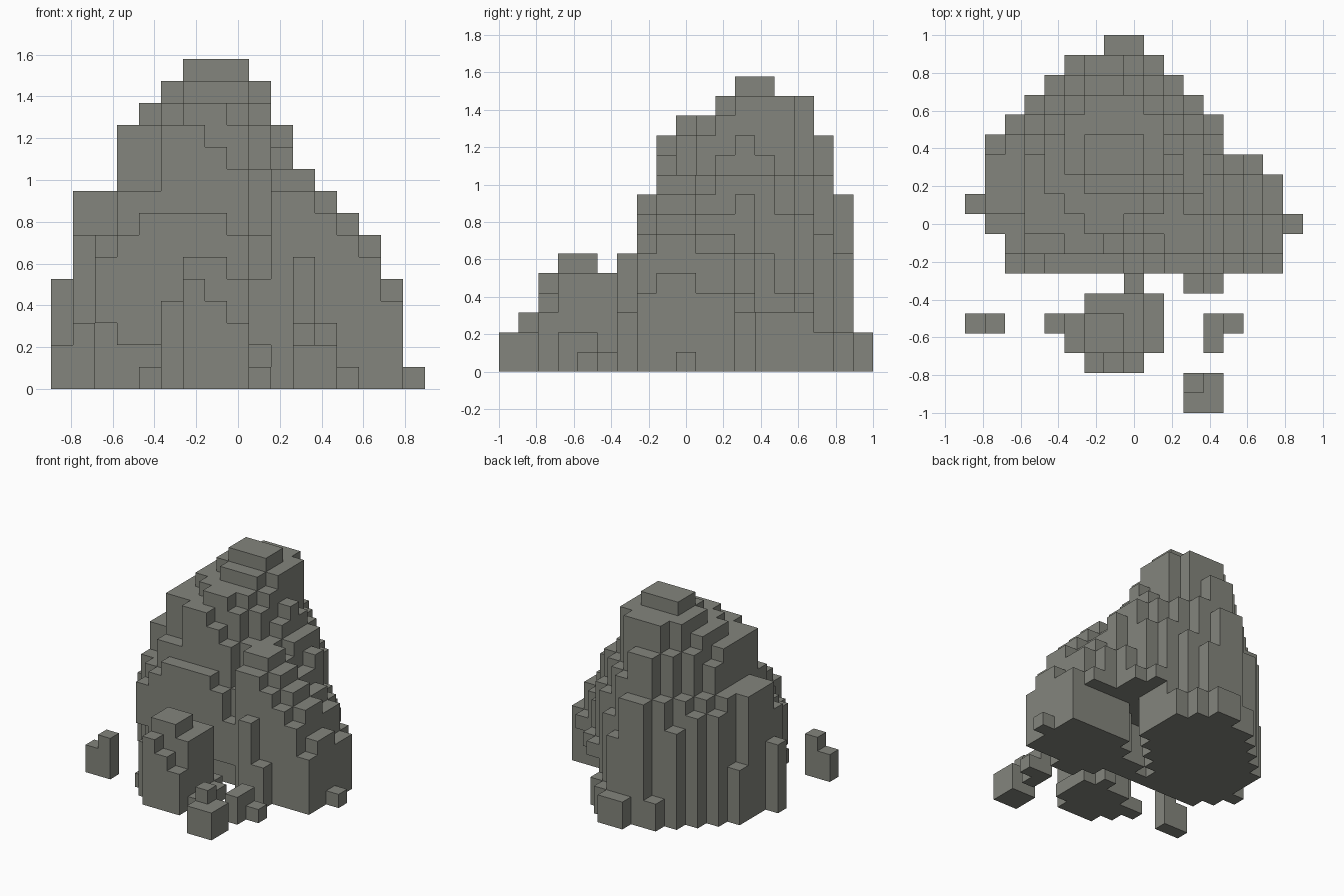
import bpy, bmesh
from mathutils import Vector

if "Cube" in bpy.data.objects:
    bpy.data.objects.remove(bpy.data.objects["Cube"])

S = 2 / 19                      # voxel size
ORIGIN = Vector((-8.5 * S, -9.5 * S, 0))

stone = bpy.data.materials.new("stone")
stone.diffuse_color = (0.23, 0.235, 0.205, 1)
stone.use_nodes = True
stone.node_tree.nodes["Principled BSDF"].inputs["Base Color"].default_value = stone.diffuse_color


def stack(layers, power, columns=None, front=0):
    """Raise columns inside rounded layers (height, x0, x1, y0, y1)."""
    columns = {} if columns is None else columns
    for h, x0, x1, y0, y1 in layers:
        cx, cy = (x0 + x1) / 2, (y0 + y1) / 2
        rx, ry = (x1 - x0 + 1) / 2, (y1 - y0 + 1) / 2
        for i in range(x0, x1 + 1):
            for j in range(max(y0, front), y1 + 1):
                if (abs(i - cx) / rx) ** power + (abs(j - cy) / ry) ** power < 1:
                    columns[i, j] = max(h, columns.get((i, j), 0))
    return columns


def voxel_object(name, columns, carve=()):
    """Make the outer skin of the voxel columns."""
    solid = {(i, j, k) for (i, j), h in columns.items() for k in range(h)}
    solid -= set(carve)
    bm = bmesh.new()
    for cell in solid:
        c = Vector(cell)
        for axis in range(3):
            for side in (0, 1):
                n = [0, 0, 0]
                n[axis] = 2 * side - 1
                if tuple(a + b for a, b in zip(cell, n)) in solid:
                    continue
                u, v = Vector((0, 0, 0)), Vector((0, 0, 0))
                u[(axis + 1) % 3] = 1
                v[(axis + 2) % 3] = 1
                base = c.copy()
                base[axis] += side
                quad = [base, base + u, base + u + v, base + v]
                if not side:
                    quad.reverse()
                bm.faces.new([bm.verts.new(ORIGIN + p * S) for p in quad])
    bmesh.ops.remove_doubles(bm, verts=bm.verts, dist=0.001)
    mesh = bpy.data.meshes.new(name)
    bm.to_mesh(mesh)
    bm.free()
    mesh.materials.append(stone)
    bpy.context.collection.objects.link(bpy.data.objects.new(name, mesh))


# Main peak: wide base, stepped summit
boulder = stack([(2, 1, 13, 4, 18), (4, 1, 13, 4, 17)], 1.5, front=7)
boulder.pop((6, 18))
boulder[12, 13] = boulder[12, 14] = 4
stack([(6, 1, 13, 5, 17), (7, 1, 12, 6, 17)], 1.35, boulder, 8)
stack([(8, 1, 12, 7, 17)], 1.25, boulder, 8)
stack([(9, 1, 12, 7, 17)], 1.15, boulder, 8)
stack([(10, 3, 11, 8, 16), (11, 3, 10, 8, 16)], 1.4, boulder, 9)
stack([(12, 3, 10, 8, 16)], 1.2, boulder, 9)
stack([(13, 4, 9, 9, 15), (14, 5, 9, 11, 15), (15, 6, 8, 12, 13)], 1.7, boulder)

# Right shoulder: each column row slopes down from a ridge near y = 0
for i in range(10, 16):
    ridge = {10: 10, 11: 10, 15: 5}.get(i, 21 - i)
    for j in range(7, 13 if i < 15 else 12):
        h = ridge - (abs(j - 9) + (j > 9)) // 2 - (j > 11)
        boulder[i, j] = max(h, boulder.get((i, j), 0))

# Front slabs and edge blocks
stack([(6, 2, 2, 7, 7), (7, 3, 3, 7, 7), (7, 2, 2, 8, 8), (8, 4, 7, 7, 8),
       (7, 8, 8, 7, 8), (5, 9, 9, 7, 8), (9, 3, 4, 8, 8), (12, 5, 6, 8, 9),
       (12, 3, 4, 9, 11), (11, 7, 7, 8, 8), (10, 8, 8, 8, 8), (7, 1, 1, 9, 9),
       (9, 1, 2, 10, 11), (4, 1, 1, 12, 13), (5, 0, 0, 10, 10),
       (6, 11, 11, 6, 6), (3, 12, 12, 6, 6), (1, 16, 16, 9, 9)], 9, boulder)

# Wedge-shaped gap at ground level between peak and shoulder, slab undercut
gap = []
for i, j in boulder:
    x, y = (i - 8) * S, (j - 9) * S
    along, across = 0.75 * x + 0.66 * y, 0.75 * y - 0.66 * x - 0.05
    if along > -0.2 and abs(across) < 0.05 + 0.5 * max(0, along - 0.3):
        gap += [(i, j, k) for k in range(3)]
gap += [(i, 7, k) for i in range(2, 10) for k in range(3 if i == 2 else 2)]
voxel_object("boulder", boulder, gap)

# Front rock
front = stack([(1, 4, 4, 4, 4), (1, 6, 9, 5, 5), (1, 8, 8, 6, 6),
               (1, 9, 9, 3, 5), (4, 5, 8, 3, 4), (5, 6, 6, 2, 5),
               (4, 7, 7, 2, 2), (3, 8, 8, 2, 2), (5, 7, 8, 3, 5),
               (6, 6, 7, 3, 4)], 9)
voxel_object("front_rock", front)

# Loose stones
voxel_object("left_stone", {(0, 4): 2, (1, 4): 3})
voxel_object("right_stone", {(12, 3): 2, (12, 4): 2, (13, 4): 1})
voxel_object("near_stone", {(11, 0): 2, (12, 0): 2, (11, 1): 3, (12, 1): 2})
